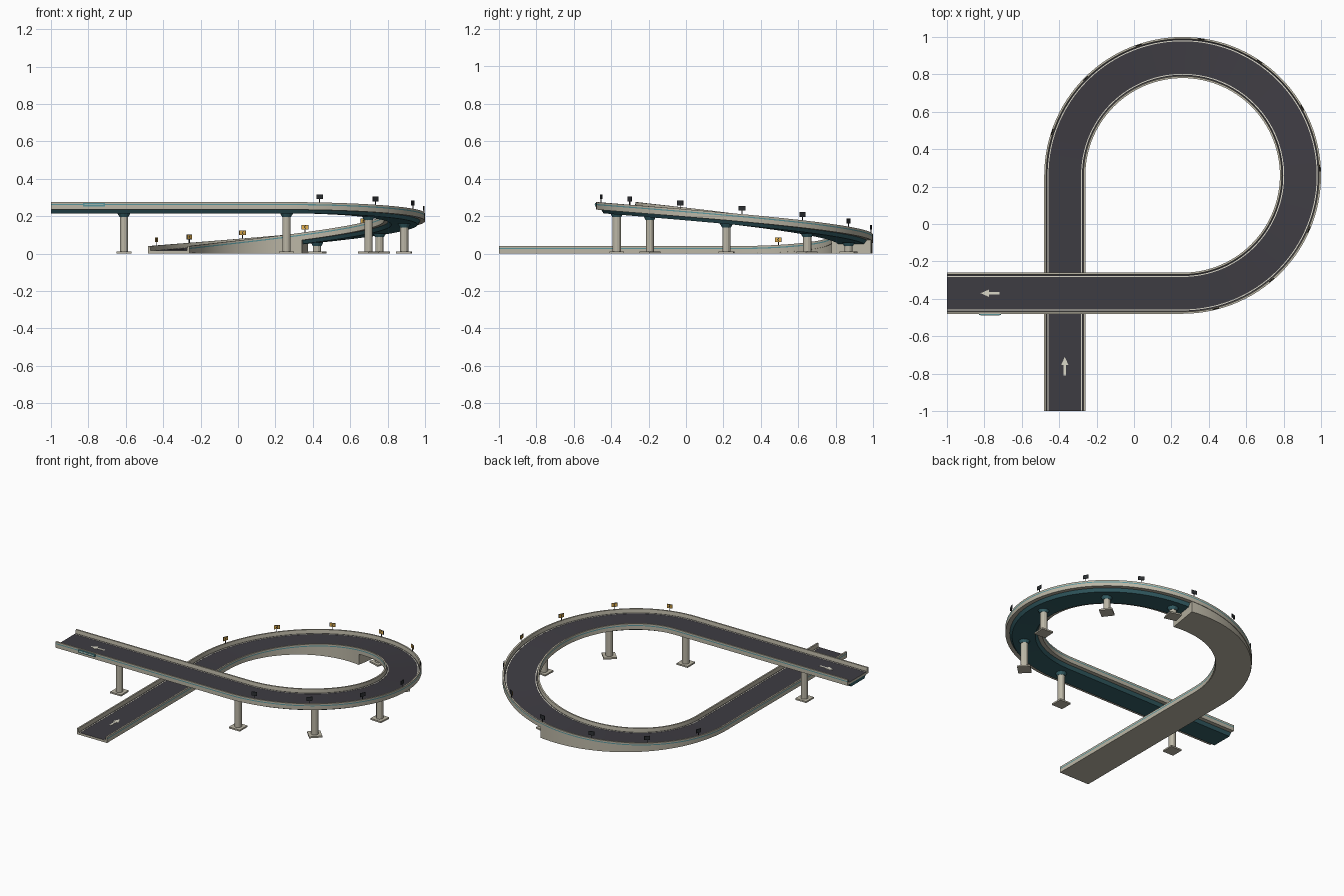
import bpy, bmesh, math
from mathutils import Matrix, Vector

cube = bpy.data.objects.get("Cube")
if cube:
    bpy.data.objects.remove(cube, do_unlink=True)


def material(name, r, g, b):
    m = bpy.data.materials.new(name)
    m.use_nodes = True
    m.diffuse_color = (r, g, b, 1)
    bsdf = m.node_tree.nodes["Principled BSDF"]
    bsdf.inputs["Base Color"].default_value = (r, g, b, 1)
    bsdf.inputs["Roughness"].default_value = 0.8
    return m


concrete = material("concrete", 0.50, 0.47, 0.38)
asphalt = material("asphalt", 0.048, 0.045, 0.055)
paint = material("road paint", 0.70, 0.68, 0.57)
teal = material("teal stripe", 0.10, 0.30, 0.33)
steel = material("dark teal girder", 0.035, 0.115, 0.135)
yellow = material("sign yellow", 0.75, 0.42, 0.07)
black = material("sign black", 0.025, 0.028, 0.032)

# Route: straight entry, three-quarter clockwise climb, straight exit
C, R, STRAIGHT = 0.26, 0.63, 1.26
ARC = R * math.pi * 1.5
TOTAL = STRAIGHT * 2 + ARC
HALF = 0.11


def at_angle(deg):
    return STRAIGHT + R * math.radians(deg)


def station(d):
    """Deck centre, forward and right-hand directions at distance d."""
    a = min(max((d - STRAIGHT) / R, 0), math.pi * 1.5)
    t = a / (math.pi * 1.5)
    z = 0.015 + 0.235 * t * t * (3 - 2 * t)
    forward = Vector((math.sin(a), math.cos(a), 0))
    right = Vector((math.cos(a), -math.sin(a), 0))
    pos = Vector((C, C, z)) - right * R
    pos += forward * (min(d - STRAIGHT, 0) + max(d - STRAIGHT - ARC, 0))
    return pos, forward, right


def frame(d, s=0, z=0):
    """Matrix with x to the right, y forward, z up on the deck."""
    pos, f, r = station(d)
    m = Matrix((r, f, Vector((0, 0, 1)))).transposed().to_4x4()
    m.translation = pos + r * s + Vector((0, 0, z))
    return m


def finish(name, bm, mats, smooth=False):
    bmesh.ops.recalc_face_normals(bm, faces=bm.faces)
    me = bpy.data.meshes.new(name)
    bm.to_mesh(me)
    bm.free()
    for m in mats:
        me.materials.append(m)
    ob = bpy.data.objects.new(name, me)
    bpy.context.collection.objects.link(ob)
    if smooth:
        bpy.ops.object.select_all(action='DESELECT')
        ob.select_set(True)
        bpy.context.view_layer.objects.active = ob
        bpy.ops.object.shade_smooth_by_angle(angle=math.radians(25))
    return ob


def sweep(name, profile, mats, d0=0, d1=TOTAL, edge_mats=None):
    """Sweep a closed (offset, height) profile; height None means the ground."""
    steps = [at_angle(270 * i / 90) for i in range(91)]
    dist = [d0] + [d for d in steps if d0 + 0.001 < d < d1 - 0.001] + [d1]
    bm = bmesh.new()
    rings = []
    for d in dist:
        pos, f, r = station(d)
        ring = []
        for s, h in profile:
            p = pos + r * s
            p.z = 0 if h is None else pos.z + h
            ring.append(bm.verts.new(p))
        rings.append(ring)
    n = len(profile)
    for a, b in zip(rings, rings[1:]):
        for i in range(n):
            j = (i + 1) % n
            face = bm.faces.new((a[i], a[j], b[j], b[i]))
            face.material_index = edge_mats[i] if edge_mats else 0
    bm.faces.new(rings[0])
    bm.faces.new(rings[-1])
    return finish(name, bm, mats, True)


def add_box(bm, size, matrix, mat=0):
    res = bmesh.ops.create_cube(bm, size=1, matrix=matrix @ Matrix.Diagonal((*size, 1)))
    for f in {f for v in res["verts"] for f in v.link_faces}:
        f.material_index = mat


def add_cone(bm, r1, r2, z0, z1, matrix, mat=0):
    res = bmesh.ops.create_cone(bm, cap_ends=True, segments=12, radius1=r1, radius2=r2,
                                depth=z1 - z0,
                                matrix=matrix @ Matrix.Translation((0, 0, (z0 + z1) / 2)))
    for f in {f for v in res["verts"] for f in v.link_faces}:
        f.material_index = mat


# Road slab with asphalt on top
sweep("road_deck", [(-0.1, 0), (0.1, 0), (0.1, -0.015), (-0.1, -0.015)],
      [concrete, asphalt], edge_mats=[1, 0, 0, 0])

# Parapets with a teal band outside, and painted edge lines
for side, label in ((-1, "outer"), (1, "inner")):
    wall = [(HALF, -0.015), (HALF, 0.009), (HALF, 0.015), (HALF, 0.025),
            (0.1, 0.025), (0.097, 0.001), (0.097, -0.015)]
    sweep(label + "_parapet", [(s * side, h) for s, h in wall], [concrete, teal],
          edge_mats=[0, 1, 0, 0, 0, 0, 0])
    line = [(0.087, -0.001), (0.087, 0.001), (0.092, 0.001), (0.092, -0.001)]
    sweep(label + "_edge_line", [(s * side, h) for s, h in line], [paint])

# Solid ramp below the low part, girder below the raised part
RAMP_END = at_angle(99)
sweep("ramp_fill", [(-0.107, -0.01), (0.107, -0.01), (0.107, None), (-0.107, None)],
      [concrete], at_angle(1), RAMP_END)
sweep("girder", [(-0.085, -0.014), (0.085, -0.014), (0.07, -0.035), (-0.07, -0.035)],
      [steel], RAMP_END)

# Piers with square footings and flared heads
piers = [at_angle(a) for a in (105, 142, 184, 226, 270)] + [at_angle(270) + 0.87]
for i, d in enumerate(piers):
    m = frame(d)
    top = m.translation.z - 0.034
    m.translation.z = 0
    bm = bmesh.new()
    add_box(bm, (0.08, 0.08, 0.01), m @ Matrix.Translation((0, 0, 0.005)))
    add_cone(bm, 0.022, 0.022, 0.01, top - 0.018, m)
    add_cone(bm, 0.024, 0.035, top - 0.02, top, m, 1)
    finish("pier_%d" % (i + 1), bm, [concrete, steel], True)

# Curve signs on the outer parapet, yellow towards the road
for i in range(10):
    m = frame(at_angle(18.5 + 26.4 * i), -0.105, 0.025)
    bm = bmesh.new()
    add_box(bm, (0.004, 0.004, 0.03), m @ Matrix.Translation((0, 0, 0.012)), 1)
    board = m @ Matrix.Translation((0, 0, 0.031))
    add_box(bm, (0.004, 0.036, 0.025), board, 1)
    add_box(bm, (0.001, 0.034, 0.023), board @ Matrix.Translation((0.0025, 0, 0)), 0)
    for tilt in (-1, 1):
        bar = (board @ Matrix.Translation((0.0032, 0, tilt * 0.004))
               @ Matrix.Rotation(tilt * math.radians(45), 4, 'X'))
        add_box(bm, (0.001, 0.013, 0.004), bar, 1)
    finish("curve_sign_%d" % (i + 1), bm, [yellow, black])

# Direction arrows painted on the road
for name, d in (("entry_arrow", 0.24), ("exit_arrow", TOTAL - 0.23)):
    m = frame(d, 0, 0.0015)
    bm = bmesh.new()
    outline = [(-0.006, -0.05), (0.006, -0.05), (0.006, 0.005), (0.02, 0.005),
               (0, 0.05), (-0.02, 0.005), (-0.006, 0.005)]
    base = bm.faces.new([bm.verts.new(m @ Vector((x, y, 0))) for x, y in outline])
    ext = bmesh.ops.extrude_face_region(bm, geom=[base])
    bmesh.ops.translate(bm, vec=(0, 0, -0.002),
                        verts=[v for v in ext["geom"] if isinstance(v, bmesh.types.BMVert)])
    finish(name, bm, [paint])

# Blank guide plate on the exit parapet
bm = bmesh.new()
plate = frame(TOTAL - 0.23, -HALF - 0.003, 0.011)
add_box(bm, (0.008, 0.12, 0.018), plate)
add_box(bm, (0.001, 0.1, 0.004), plate @ Matrix.Translation((-0.0044, 0, 0)), 1)
finish("guide_plate", bm, [teal, paint])
